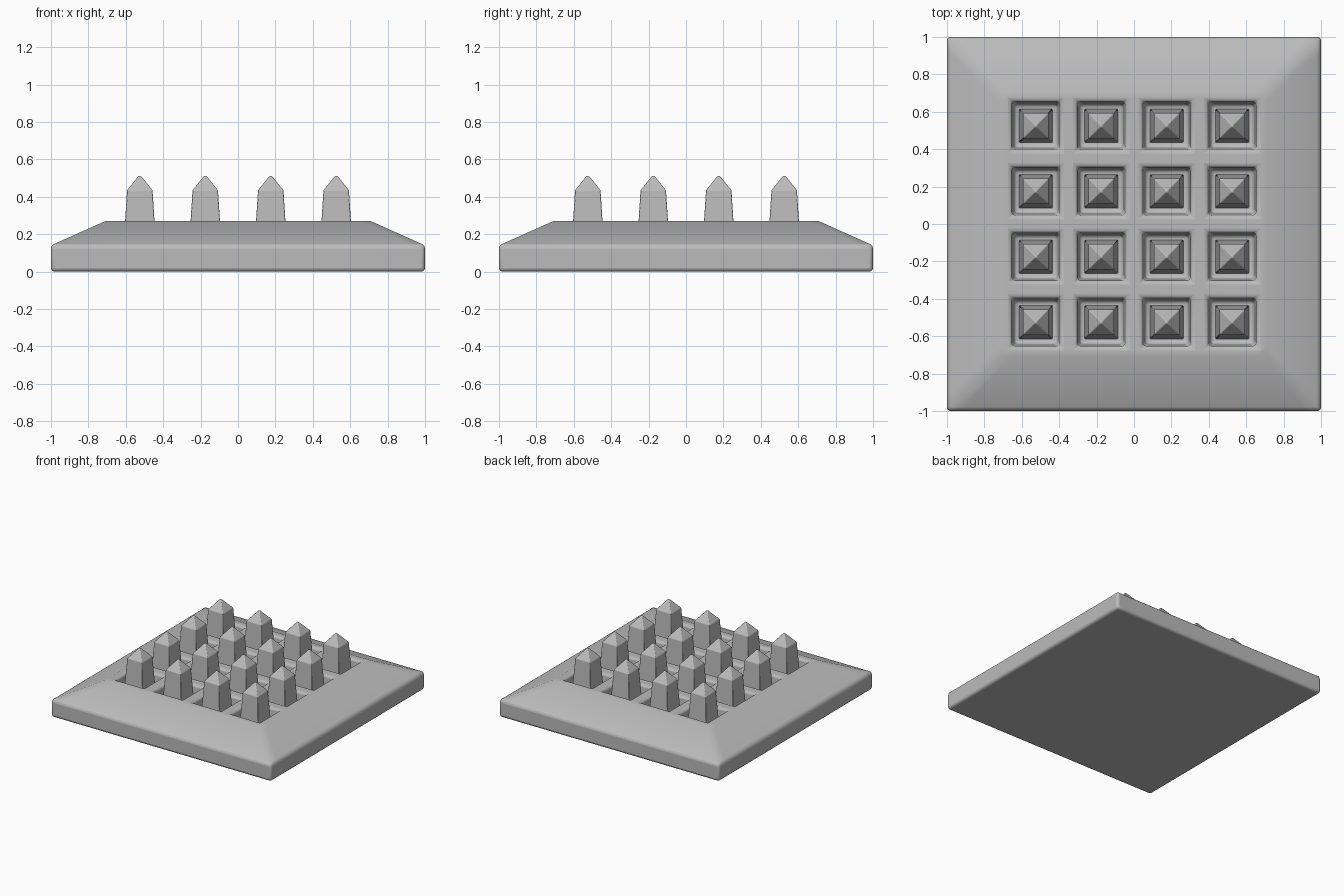
import bpy, bmesh
from mathutils import Vector

if "Cube" in bpy.data.objects:
    bpy.data.objects.remove(bpy.data.objects["Cube"])

grey = bpy.data.materials.new("mid grey")
grey.diffuse_color = (0.5, 0.5, 0.5, 1)
grey.use_nodes = True
grey.node_tree.nodes["Principled BSDF"].inputs["Base Color"].default_value = grey.diffuse_color

CENTRES = [-0.525, -0.175, 0.175, 0.525]
TOP, RIM, HOLE = 0.71, 0.27, 0.13   # top plate half width, its height, pocket half width
FLOOR = 0.10                        # height of pocket floors


def finish(bm, name, bevel, segments):
    bmesh.ops.recalc_face_normals(bm, faces=bm.faces)
    mesh = bpy.data.meshes.new(name)
    bm.to_mesh(mesh)
    bm.free()
    mesh.materials.append(grey)
    ob = bpy.data.objects.new(name, mesh)
    bpy.context.collection.objects.link(ob)
    mod = ob.modifiers.new("rounded edges", 'BEVEL')
    mod.width = bevel
    mod.segments = segments
    mod.limit_method = 'ANGLE'
    mod.angle_limit = 0.6
    bpy.ops.object.select_all(action='DESELECT')
    ob.select_set(True)
    bpy.context.view_layer.objects.active = ob
    bpy.ops.object.shade_smooth_by_angle(angle=0.6)
    return ob


# Base plate: top grid whose odd cells become the pockets
bm = bmesh.new()
lines = [-TOP] + [c + s * HOLE for c in CENTRES for s in (-1, 1)] + [TOP]
grid = [[bm.verts.new((x, y, RIM)) for y in lines] for x in lines]
pockets = []
for i in range(len(lines) - 1):
    for j in range(len(lines) - 1):
        face = bm.faces.new((grid[i][j], grid[i + 1][j],
                             grid[i + 1][j + 1], grid[i][j + 1]))
        if i % 2 and j % 2:
            pockets.append(face)

# Sloped shoulder and upright side, extruded from the grid border
border = [e for e in bm.edges if e.is_boundary]
for scale, z in ((1 / TOP, 0.14), (1, 0)):
    out = bmesh.ops.extrude_edge_only(bm, edges=border)["geom"]
    for v in (g for g in out if isinstance(g, bmesh.types.BMVert)):
        v.co = Vector((v.co.x * scale, v.co.y * scale, z))
    border = [g for g in out if isinstance(g, bmesh.types.BMEdge) and g.is_boundary]
bmesh.ops.holes_fill(bm, edges=border, sides=0)

# Sink the pockets with slightly tapered walls
bmesh.ops.inset_individual(bm, faces=pockets, thickness=0.02)
for face in pockets:
    for v in face.verts:
        v.co.z = FLOOR
finish(bm, "base_plate", 0.02, 3)

# Tapered square studs with pyramid tips, one in each pocket
profile = [(0.09, FLOOR - 0.01), (0.068, 0.435), (0.006, 0.512)]
for i, cx in enumerate(CENTRES):
    for j, cy in enumerate(CENTRES):
        bm = bmesh.new()
        rings = [[bm.verts.new((cx + sx * r, cy + sy * r, z))
                  for sx, sy in ((-1, -1), (1, -1), (1, 1), (-1, 1))]
                 for r, z in profile]
        for a, b in zip(rings, rings[1:]):
            for k in range(4):
                n = (k + 1) % 4
                bm.faces.new((a[k], a[n], b[n], b[k]))
        bm.faces.new(rings[-1])
        bm.faces.new(rings[0][::-1])
        finish(bm, f"stud_{i + 1}_{j + 1}", 0.004, 2)
